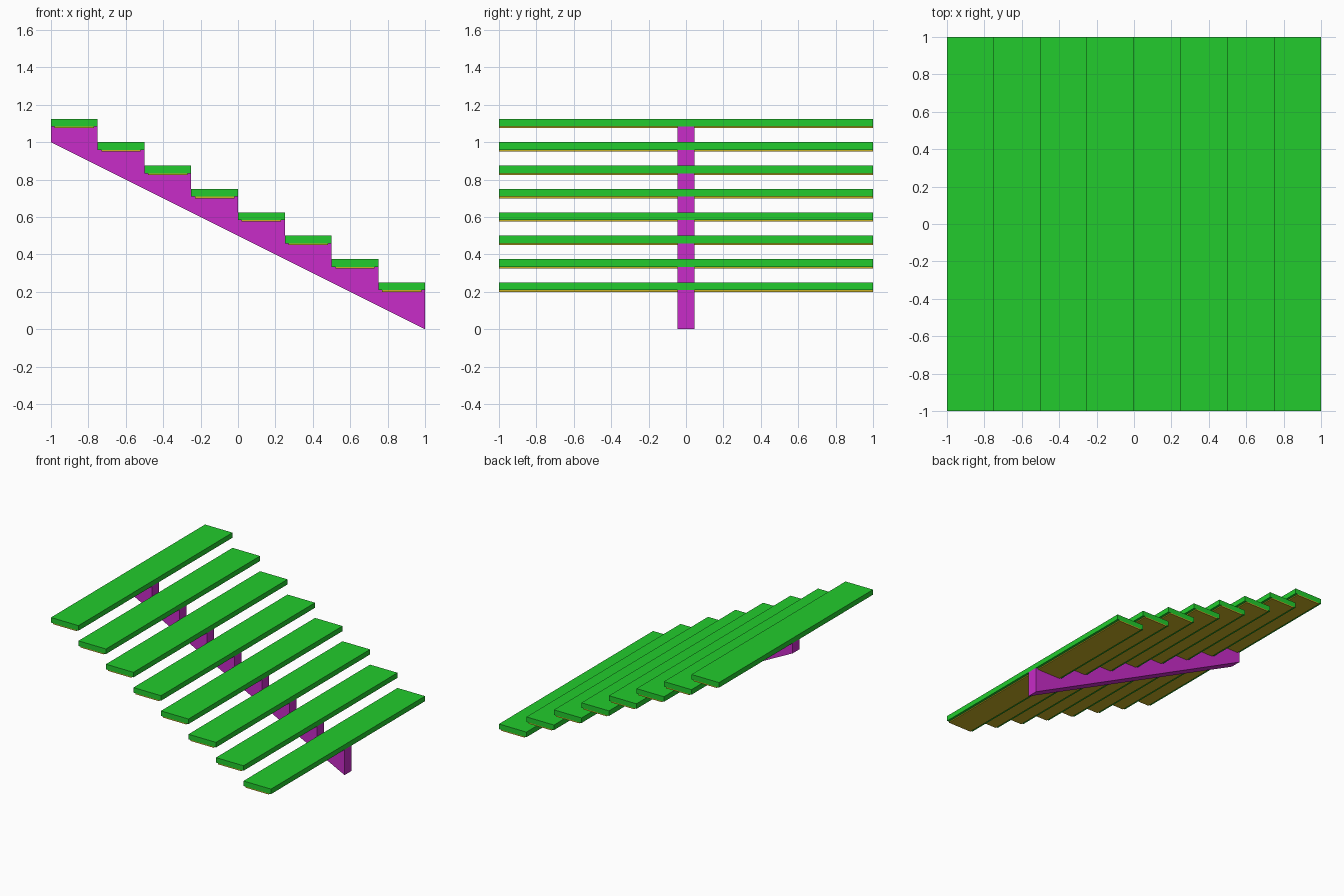
import bpy
import bmesh

cube = bpy.data.objects.get("Cube")
if cube:
    bpy.data.objects.remove(cube, do_unlink=True)

STEPS = 8
RUN, RISE = 2 / STEPS, 1 / STEPS
THICK = 1 / 24        # tread thickness
PANEL = 1 / 120       # underside panel thickness
INSET = 0.02
HALF_BEAM = 0.045


def make_material(name, color):
    mat = bpy.data.materials.new(name)
    mat.use_nodes = True
    mat.diffuse_color = color
    mat.node_tree.nodes["Principled BSDF"].inputs["Base Color"].default_value = color
    return mat


green = make_material("green", (0.016, 0.6, 0.026, 1))
purple = make_material("purple", (0.58, 0.025, 0.58, 1))
ochre = make_material("ochre", (0.58, 0.44, 0.018, 1))


def extrude_profile(name, points, y0, y1, mat):
    """Extrude an x-z outline along y."""
    bm = bmesh.new()
    face = bm.faces.new([bm.verts.new((x, y0, z)) for x, z in points])
    moved = bmesh.ops.extrude_face_region(bm, geom=[face])["geom"]
    verts = [v for v in moved if isinstance(v, bmesh.types.BMVert)]
    bmesh.ops.translate(bm, verts=verts, vec=(0, y1 - y0, 0))
    bmesh.ops.recalc_face_normals(bm, faces=bm.faces)
    mesh = bpy.data.meshes.new(name)
    bm.to_mesh(mesh)
    bm.free()
    mesh.materials.append(mat)
    obj = bpy.data.objects.new(name, mesh)
    bpy.context.collection.objects.link(obj)
    return obj


def rect(x0, x1, z0, z1):
    return [(x0, z0), (x1, z0), (x1, z1), (x0, z1)]


# Treads with underside panels, rising toward -x
outline = [(-1, 1), (1, 0)]
for i in range(STEPS):
    right = 1 - i * RUN
    left = right - RUN
    top = 2 * RISE + i * RISE
    under = top - THICK
    extrude_profile(f"tread_{i + 1}", rect(left, right, under, top), -1, 1, green)
    # the panel is split around the central beam
    for side, y0, y1 in (("front", -1, -HALF_BEAM), ("back", HALF_BEAM, 1)):
        extrude_profile(f"underside_panel_{side}_{i + 1}",
                        rect(left + INSET, right - INSET, under - PANEL, under),
                        y0, y1, ochre)
    outline += [(right, under), (left, under)]

# Central sawtooth beam
extrude_profile("stringer_beam", outline, -HALF_BEAM, HALF_BEAM, purple)
